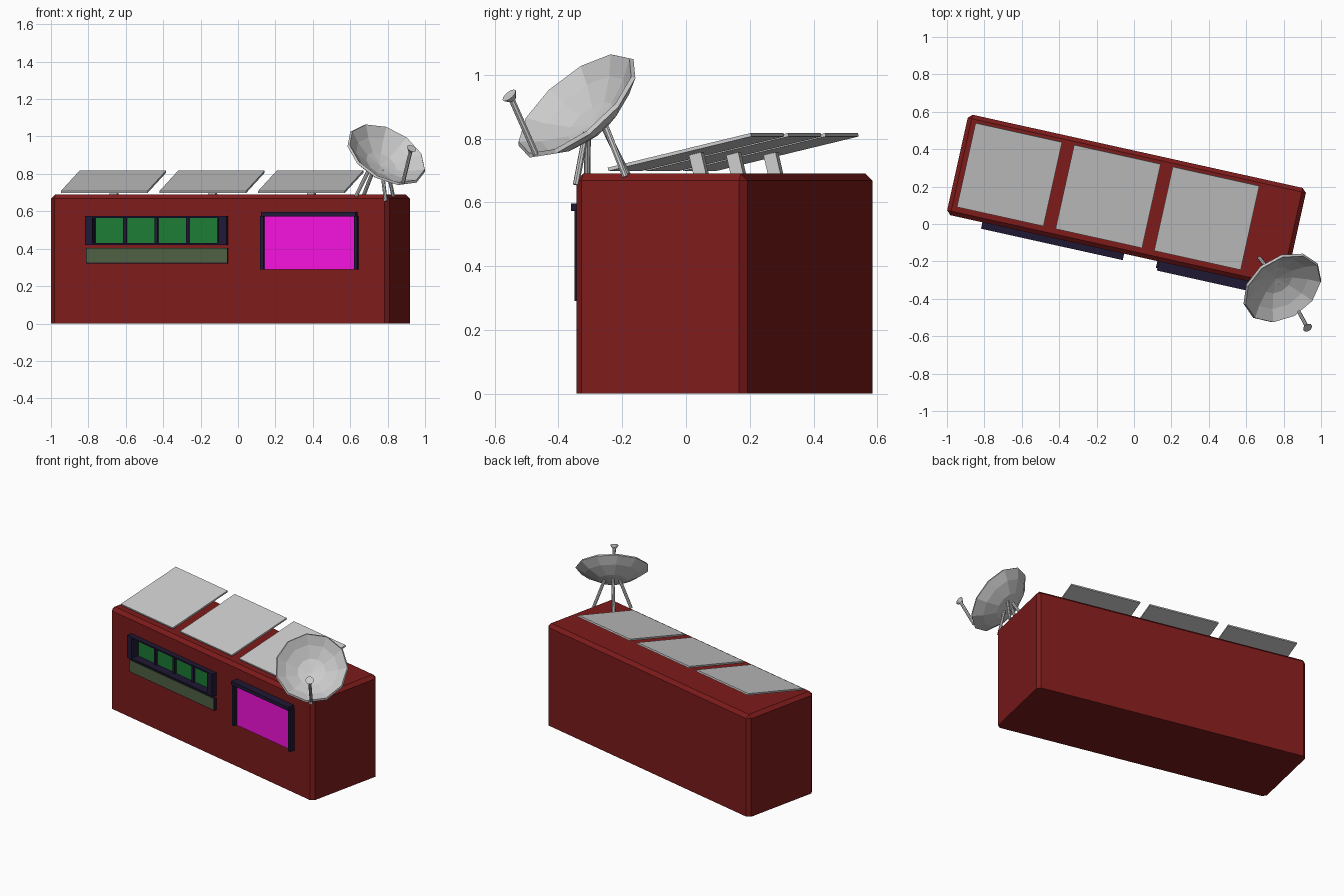
import bpy, bmesh
from math import radians, pi, cos, sin
from mathutils import Matrix, Vector

if "Cube" in bpy.data.objects:
    bpy.data.objects.remove(bpy.data.objects["Cube"])

# The hut is turned about z; BASE maps hut coordinates to the world
BASE = Matrix.Translation((-0.04, 0.12, 0)) @ Matrix.Rotation(radians(-12.5), 4, 'Z')
HL, HW, H = 0.926, 0.275, 0.69


def colour(name, rgb):
    m = bpy.data.materials.new(name)
    m.diffuse_color = (*rgb, 1)
    m.use_nodes = True
    m.node_tree.nodes["Principled BSDF"].inputs["Base Color"].default_value = m.diffuse_color
    return m


RED = colour("dark_red", (0.21, 0.011, 0.011))
NAVY = colour("navy", (0.014, 0.009, 0.036))
GREEN = colour("green", (0.012, 0.20, 0.036))
OLIVE = colour("olive", (0.08, 0.117, 0.056))
MAGENTA = colour("magenta", (0.91, 0.006, 0.72))


def finish(bm, name, mat=None):
    bmesh.ops.recalc_face_normals(bm, faces=bm.faces)
    me = bpy.data.meshes.new(name)
    bm.to_mesh(me)
    bm.free()
    ob = bpy.data.objects.new(name, me)
    bpy.context.collection.objects.link(ob)
    if mat:
        me.materials.append(mat)
    return ob


def box(name, u, v, z, mat=None, matrix=BASE):
    bm = bmesh.new()
    bmesh.ops.create_cube(bm, size=1)
    for p in bm.verts:
        p.co = [r[0] if c < 0 else r[1] for r, c in zip((u, v, z), p.co)]
    bm.transform(matrix)
    return finish(bm, name, mat)


def rod(name, a, b, r1, r2=None, sides=8):
    a, b = Vector(a), Vector(b)
    bm = bmesh.new()
    bmesh.ops.create_cone(bm, cap_ends=True, segments=sides, radius1=r1,
                          radius2=r1 if r2 is None else r2, depth=(b - a).length)
    bm.transform(Matrix.Translation((a + b) / 2) @
                 (b - a).to_track_quat('Z', 'Y').to_matrix().to_4x4())
    return finish(bm, name)


# Hut body: chamfered everywhere except round the bottom
bm = bmesh.new()
bmesh.ops.create_cube(bm, size=1)
for p in bm.verts:
    p.co = (p.co.x * 2 * HL, p.co.y * 2 * HW, (p.co.z + 0.5) * H)
edges = [e for e in bm.edges if max(p.co.z for p in e.verts) > 0.1]
bmesh.ops.bevel(bm, geom=edges, offset=0.022, segments=1, affect='EDGES')
bm.transform(BASE)
body = finish(bm, "hut_body", RED)

# Recess for the serving window
W0, W1, Z0, Z1 = -0.728, 0.048, 0.42, 0.575
cutter = box("window_cutter", (W0 + .01, W1 - .01), (-0.4, -0.235), (Z0 + .005, Z1 - .005))
cutter.hide_render = True
cutter.hide_viewport = True
cut = body.modifiers.new("window_recess", 'BOOLEAN')
cut.object = cutter
cut.solver = 'EXACT'

# Window frame, panes and mullions
OUT = (-0.31, -0.236)
box("window_back", (W0 + .01, W1 - .01), (-0.245, -0.23), (Z0, Z1), NAVY)
box("window_post_left", (W0, W0 + .04), OUT, (Z0, Z1), NAVY)
box("window_post_right", (W1 - .045, W1), OUT, (Z0, Z1), NAVY)
box("window_head", (W0, W1), OUT, (Z1 - .01, Z1), NAVY)
box("window_sill", (W0, W1), OUT, (Z0, Z0 + .01), NAVY)
for i in range(4):
    u = -0.683 + 0.172 * i
    box(f"window_pane_{i}", (u, u + 0.152), (-0.255, -0.24), (Z0 + .01, Z1 - .01), GREEN)
    if i:
        box(f"window_mullion_{i}", (u - .018, u), (-0.27, -0.24), (Z0, Z1), NAVY)

# Counter panel below the window
box("counter_surround", (W0, W1), (-0.292, -0.27), (0.32, 0.405), NAVY)
box("counter_panel", (W0 + .006, W1 - .003), (-0.296, -0.28), (0.325, 0.403), OLIVE)

# Display screen with posts and hood
box("screen", (0.24, 0.755), (-0.288, -0.27), (0.29, 0.58), MAGENTA)
box("screen_post_left", (0.23, 0.25), (-0.312, -0.27), (0.29, 0.575), NAVY)
box("screen_post_right", (0.745, 0.763), (-0.312, -0.27), (0.29, 0.575), NAVY)
box("screen_hood", (0.238, 0.757), (-0.325, -0.27), (0.573, 0.597), NAVY)

# Tilted solar panels on short stems
for i in range(3):
    m = BASE @ Matrix.Translation((-0.642 + 0.54 * i, 0.006, 0.758)) @ \
        Matrix.Rotation(radians(13.3), 4, 'X')
    box(f"solar_panel_{i}", (-0.237, 0.237), (-0.236, 0.236), (-0.006, 0.005), None, m)
    box(f"solar_stem_{i}", (-0.02, 0.02), (-0.02, 0.02), (-0.08, 0), None, m)

# Dish: revolved bowl aimed forward, right and up
R, DEPTH, SIDES = 0.225, 0.095, 11
axis = Vector((0.40, -0.585, 0.705)).normalized()
centre = Vector((0.795, -0.343, 0.905))
side = Vector((0, 0, 1)).cross(axis).normalized()
up = axis.cross(side)
bm = bmesh.new()
rings = []
for f in (0.4, 0.75, 1.0):
    ring = []
    for k in range(SIDES):
        a = 2 * pi * k / SIDES
        ring.append(bm.verts.new(centre + R * f * (cos(a) * side + sin(a) * up)
                                 - axis * DEPTH * (1 - f * f)))
    rings.append(ring)
apex = bm.verts.new(centre - axis * DEPTH)
for k in range(SIDES):
    j = (k + 1) % SIDES
    bm.faces.new((apex, rings[0][k], rings[0][j]))
    for lo, hi in zip(rings, rings[1:]):
        bm.faces.new((lo[k], hi[k], hi[j], lo[j]))
dish = finish(bm, "dish_bowl")
shell = dish.modifiers.new("thickness", 'SOLIDIFY')
shell.thickness = 0.014
shell.offset = 0

# Four splayed legs from the bowl to the roof corner
hub = centre - axis * DEPTH * 0.93
for i, foot in enumerate([(0.67, -0.18, 0.68), (0.63, -0.31, 0.68),
                          (0.83, -0.19, 0.68), (0.79, -0.345, 0.655)]):
    d = Vector((foot[0] - hub.x, foot[1] - hub.y, 0)).normalized() * 0.05
    d -= axis * d.dot(axis)
    rod(f"dish_leg_{i}", foot, hub + d, 0.01)

# Feed arm and receiver
tip = Vector((0.925, -0.55, 0.93))
rod("feed_arm", centre - up * R * 0.97, tip, 0.01)
rod("feed_receiver", tip - axis * 0.012, tip + axis * 0.008, 0.012, 0.026, 10)
